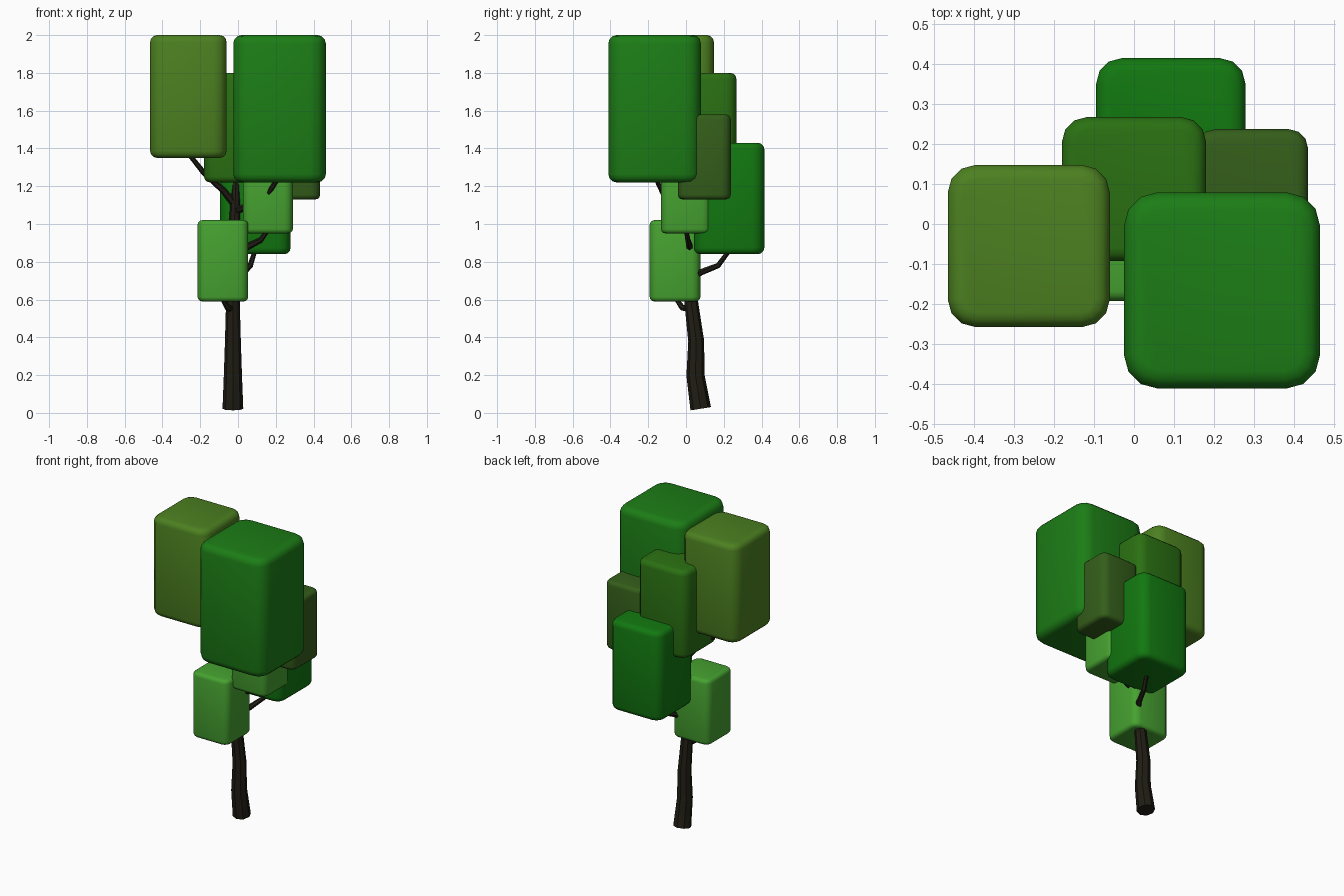
import bpy, bmesh, math
from mathutils import Vector

if "Cube" in bpy.data.objects:
    bpy.data.objects.remove(bpy.data.objects["Cube"])


def material(name, rgb):
    lin = [(c / 255 / 12.92 if c < 11 else ((c / 255 + 0.055) / 1.055) ** 2.4) for c in rgb]
    m = bpy.data.materials.new(name)
    m.diffuse_color = (*lin, 1)
    m.use_nodes = True
    m.node_tree.nodes["Principled BSDF"].inputs["Base Color"].default_value = m.diffuse_color
    return m


def finish(bm, name, mat, angle):
    bmesh.ops.recalc_face_normals(bm, faces=bm.faces)
    me = bpy.data.meshes.new(name)
    bm.to_mesh(me)
    bm.free()
    me.materials.append(mat)
    ob = bpy.data.objects.new(name, me)
    bpy.context.collection.objects.link(ob)
    bpy.ops.object.select_all(action='DESELECT')
    ob.select_set(True)
    bpy.context.view_layer.objects.active = ob
    bpy.ops.object.shade_smooth_by_angle(angle=math.radians(angle))
    return ob


def foliage(name, center, w, z0, z1, mat):
    """Upright block with wide vertical corners and a tighter top and bottom rim."""
    bm = bmesh.new()
    bmesh.ops.create_cube(bm, size=1)
    for v in bm.verts:
        v.co = Vector((center[0] + v.co.x * w, center[1] + v.co.y * w,
                       (z0 + z1) / 2 + v.co.z * (z1 - z0)))
    upright = [e for e in bm.edges if abs(e.verts[0].co.z - e.verts[1].co.z) > 0.01]
    bmesh.ops.bevel(bm, geom=upright, offset=w * 0.17, segments=3, profile=0.5, affect='EDGES')
    rim = [e for e in bm.edges if abs(e.verts[0].co.z - e.verts[1].co.z) < 0.001]
    bmesh.ops.bevel(bm, geom=rim, offset=w * 0.09, segments=3, profile=0.5, affect='EDGES')
    return finish(bm, name, mat, 35)


def limb(name, pts, radii, mat, sides=6):
    """Tapered tube through the points."""
    bm = bmesh.new()
    P = [Vector(p) for p in pts]
    rings = []
    for i, p in enumerate(P):
        t = (P[min(i + 1, len(P) - 1)] - P[max(i - 1, 0)]).normalized()
        u = Vector((0, 1, 0.01)).cross(t).normalized()
        v = t.cross(u)
        rings.append([bm.verts.new(p + radii[i] * (u * math.cos(a) + v * math.sin(a)))
                      for a in (2 * math.pi * k / sides for k in range(sides))])
    for a, b in zip(rings, rings[1:]):
        for k in range(sides):
            j = (k + 1) % sides
            bm.faces.new((a[k], a[j], b[j], b[k]))
    bm.faces.new(rings[0])
    bm.faces.new(rings[-1])
    return finish(bm, name, mat, 30)


bark = material("bark", (32, 29, 20))
olive = material("olive", (76, 128, 32))
deep = material("deep_green", (28, 125, 22))
moss = material("moss_green", (42, 112, 18))
dark_olive = material("dark_olive", (52, 94, 26))
emerald = material("emerald", (18, 120, 16))
light = material("light_green", (70, 162, 48))

# Foliage blocks
foliage("foliage_left_top", (-0.263, -0.055), 0.405, 1.35, 2.0, olive)
foliage("foliage_right_top", (0.22, -0.166), 0.49, 1.22, 2.0, deep)
foliage("foliage_centre", (0.0, 0.087), 0.36, 1.22, 1.80, moss)
foliage("foliage_right_small", (0.295, 0.097), 0.28, 1.13, 1.58, dark_olive)
foliage("foliage_back", (0.092, 0.228), 0.373, 0.84, 1.43, emerald)
foliage("foliage_middle", (0.158, 0.0), 0.265, 0.95, 1.37, light)
foliage("foliage_front_low", (-0.08, -0.058), 0.268, 0.59, 1.02, light)

# Trunk
limb("trunk",
     [(-0.027, 0.078, 0.022), (-0.027, 0.05, 0.20), (-0.027, 0.054, 0.38), (-0.027, 0.026, 0.60),
      (-0.02, 0.02, 0.80), (-0.02, 0.03, 0.98), (-0.015, 0.04, 1.10), (-0.01, 0.06, 1.26)],
     [0.055, 0.048, 0.042, 0.036, 0.033, 0.03, 0.026, 0.018], bark, 8)

# Branches
branches = {
    "branch_front_low": [(-0.03, 0.03, 0.55), (-0.055, -0.02, 0.557), (-0.08, -0.05, 0.60)],
    "branch_back": [(-0.02, 0.02, 0.71), (0.03, 0.08, 0.745), (0.065, 0.17, 0.78), (0.09, 0.23, 0.86)],
    "branch_middle": [(-0.02, 0.02, 0.84), (0.06, 0.018, 0.885), (0.12, 0.01, 0.915), (0.16, 0.0, 0.97)],
    "branch_left_top": [(-0.015, 0.04, 1.10), (-0.08, 0.02, 1.18), (-0.18, -0.02, 1.27), (-0.26, -0.05, 1.37)],
    "branch_right_top": [(-0.015, 0.04, 1.07), (0.07, -0.04, 1.10), (0.16, -0.12, 1.16), (0.21, -0.16, 1.24)],
    "branch_right_small": [(-0.015, 0.04, 1.08), (0.1, 0.06, 1.08), (0.24, 0.09, 1.10), (0.29, 0.097, 1.15)],
}
for name, pts in branches.items():
    n = len(pts)
    limb(name, pts, [0.02 - 0.008 * i / (n - 1) for i in range(n)], bark)
